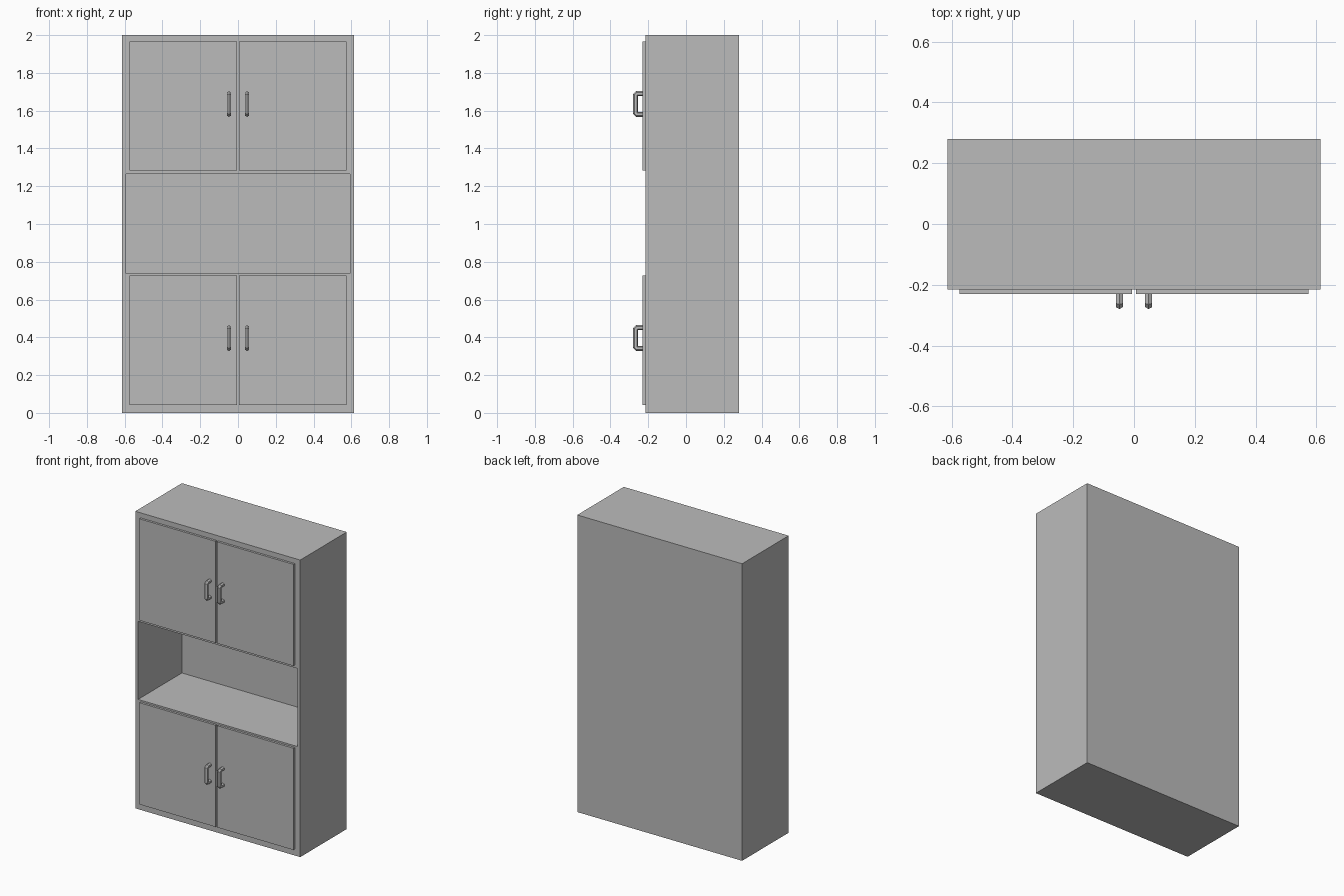
import bpy
import bmesh
import math
from mathutils import Vector

HALF_W, HEIGHT = 0.614, 2.0
FRONT, BACK = -0.215, 0.28
DOOR_FRONT = -0.23
HANDLE_RADIUS = 0.013

cube = bpy.data.objects.get("Cube")
if cube:
    bpy.data.objects.remove(cube, do_unlink=True)

grey = bpy.data.materials.new("grey")
grey.use_nodes = True
grey.diffuse_color = (0.5, 0.5, 0.5, 1)
grey.node_tree.nodes["Principled BSDF"].inputs["Base Color"].default_value = (0.5, 0.5, 0.5, 1)


def finish(bm, name):
    bmesh.ops.recalc_face_normals(bm, faces=bm.faces)
    mesh = bpy.data.meshes.new(name)
    bm.to_mesh(mesh)
    bm.free()
    mesh.materials.append(grey)
    obj = bpy.data.objects.new(name, mesh)
    bpy.context.collection.objects.link(obj)
    return obj


def box(low, high):
    bm = bmesh.new()
    bmesh.ops.create_cube(bm, size=1)
    for v in bm.verts:
        v.co = Vector([(a + b) / 2 + c * (b - a) for a, b, c in zip(low, high, v.co)])
    return bm


# Cabinet body with an open niche pushed into its front
def build_body():
    bm = box((-HALF_W, FRONT, 0), (HALF_W, BACK, HEIGHT))
    bm.normal_update()
    face = min(bm.faces, key=lambda f: f.calc_center_median().y)
    bmesh.ops.inset_individual(bm, faces=[face], thickness=0.029)
    for v in face.verts:
        v.co.z = 1.264 if v.co.z > 1 else 0.739
    pushed = bmesh.ops.extrude_discrete_faces(bm, faces=[face])["faces"][0]
    for v in pushed.verts:
        v.co.y = BACK - 0.029
    finish(bm, "cabinet_body")


# Six-sided bar swept along a bracket path, with mitred corners
def build_handle(name, x, z):
    half, cut, reach = 0.055, 0.008, -0.267
    path = [(DOOR_FRONT, half), (reach + cut, half), (reach, half - cut)]
    path += [(y, -h) for y, h in reversed(path)]
    path = [Vector(p) for p in path]
    bm = bmesh.new()
    rings = []
    for i, p in enumerate(path):
        before = (p - path[i - 1]).normalized() if i else Vector((-1, 0))
        after = (path[i + 1] - p).normalized() if i < len(path) - 1 else Vector((1, 0))
        along = (before + after).normalized()
        mitre = HANDLE_RADIUS / along.dot(before)
        out = Vector((along.y, -along.x)) * mitre
        ring = []
        for k in range(6):
            a = k * math.pi / 3
            ring.append(bm.verts.new((x + HANDLE_RADIUS * math.sin(a),
                                      p.x + out.x * math.cos(a),
                                      z + p.y + out.y * math.cos(a))))
        rings.append(ring)
    for r, s in zip(rings, rings[1:]):
        for k in range(6):
            n = (k + 1) % 6
            bm.faces.new((r[k], r[n], s[n], s[k]))
    bm.faces.new(rings[0])
    bm.faces.new(rings[-1])
    finish(bm, name)


build_body()

# Two pairs of overlay doors, each with a handle by the centre gap
for level, bottom, top, grip in (("upper", 1.282, 1.966, 1.635), ("lower", 0.043, 0.728, 0.396)):
    for side, sign in (("left", 1), ("right", -1)):
        xs = sorted((sign * 0.006, sign * 0.574))
        door = box((xs[0], DOOR_FRONT, bottom), (xs[1], FRONT, top))
        finish(door, f"{level}_{side}_door")
        build_handle(f"{level}_{side}_handle", sign * 0.048, grip)
